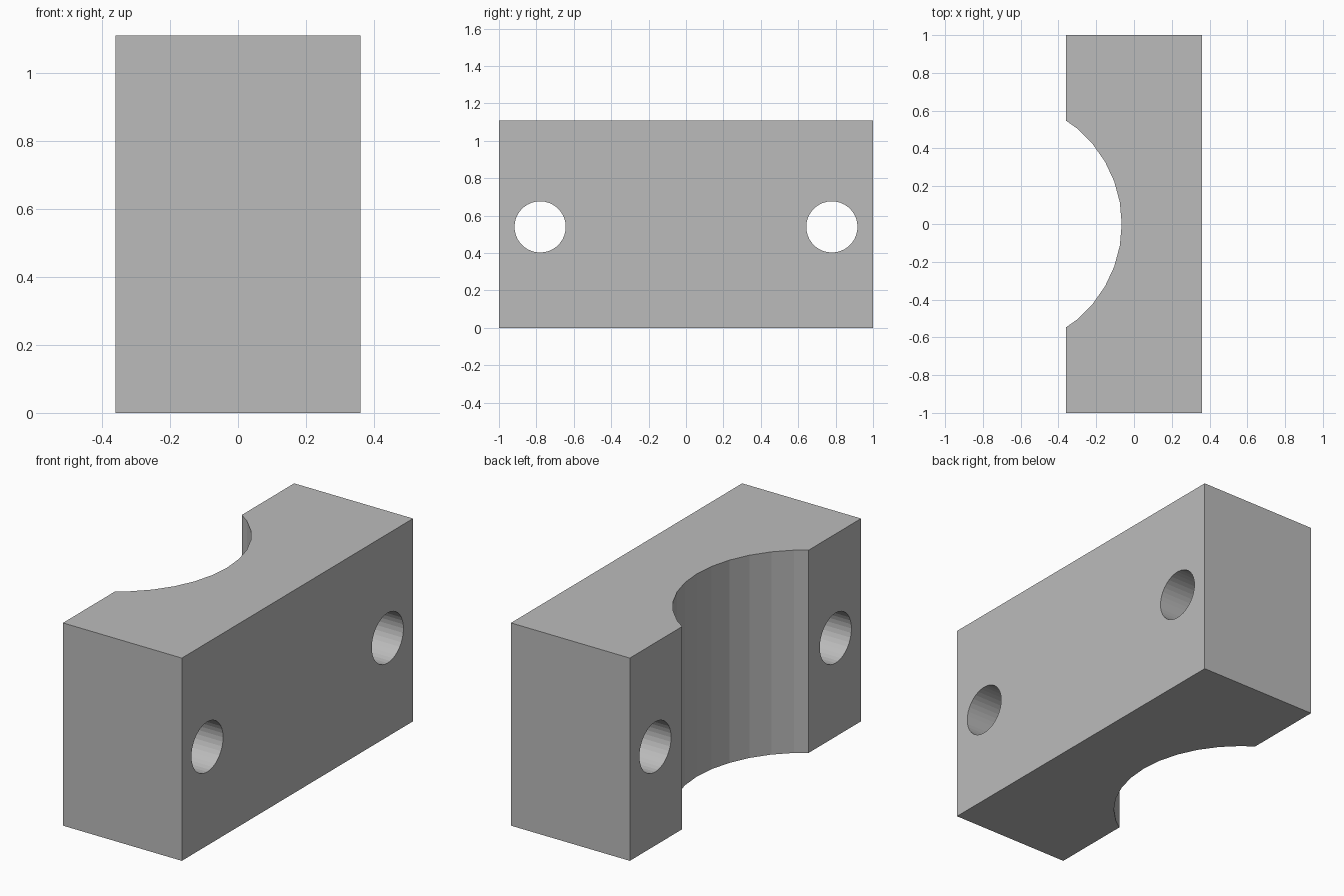
import bpy
import math
from mathutils import Matrix

cube = bpy.data.objects.get("Cube")
if cube:
    bpy.data.objects.remove(cube, do_unlink=True)

WIDTH, LENGTH, HEIGHT = 0.72, 2.0, 1.11

# Plain grey finish
grey = bpy.data.materials.new("grey")
grey.use_nodes = True
colour = (0.5, 0.5, 0.5, 1)
grey.diffuse_color = colour
grey.node_tree.nodes["Principled BSDF"].inputs["Base Color"].default_value = colour

# Block body standing on the ground
bpy.ops.mesh.primitive_cube_add(size=1, location=(0, 0, HEIGHT / 2))
block = bpy.context.object
block.name = "clamp_block"
block.data.transform(Matrix.Diagonal((WIDTH, LENGTH, HEIGHT, 1)))
block.data.materials.append(grey)


def cut(name, radius, sides, location, rotation=(0, 0, 0)):
    """Subtract a hidden cylinder from the block."""
    bpy.ops.mesh.primitive_cylinder_add(vertices=sides, radius=radius, depth=3,
                                        location=location, rotation=rotation)
    cutter = bpy.context.object
    cutter.name = name
    cutter.data.materials.append(grey)
    mod = block.modifiers.new(name, "BOOLEAN")
    mod.operation = "DIFFERENCE"
    mod.solver = "EXACT"
    mod.object = cutter
    bpy.context.view_layer.objects.active = block
    bpy.ops.object.modifier_apply(modifier=name)
    bpy.data.objects.remove(cutter, do_unlink=True)


# Half-round saddle along the right side
cut("saddle_cutter", 0.66, 36, (-0.725, 0, HEIGHT / 2))

# Bolt holes through the block at both ends
for end, side in (("front", -1), ("back", 1)):
    cut(end + "_bolt_hole_cutter", 0.137, 36, (0, side * 0.78, 0.54),
        (0, math.pi / 2, 0))
